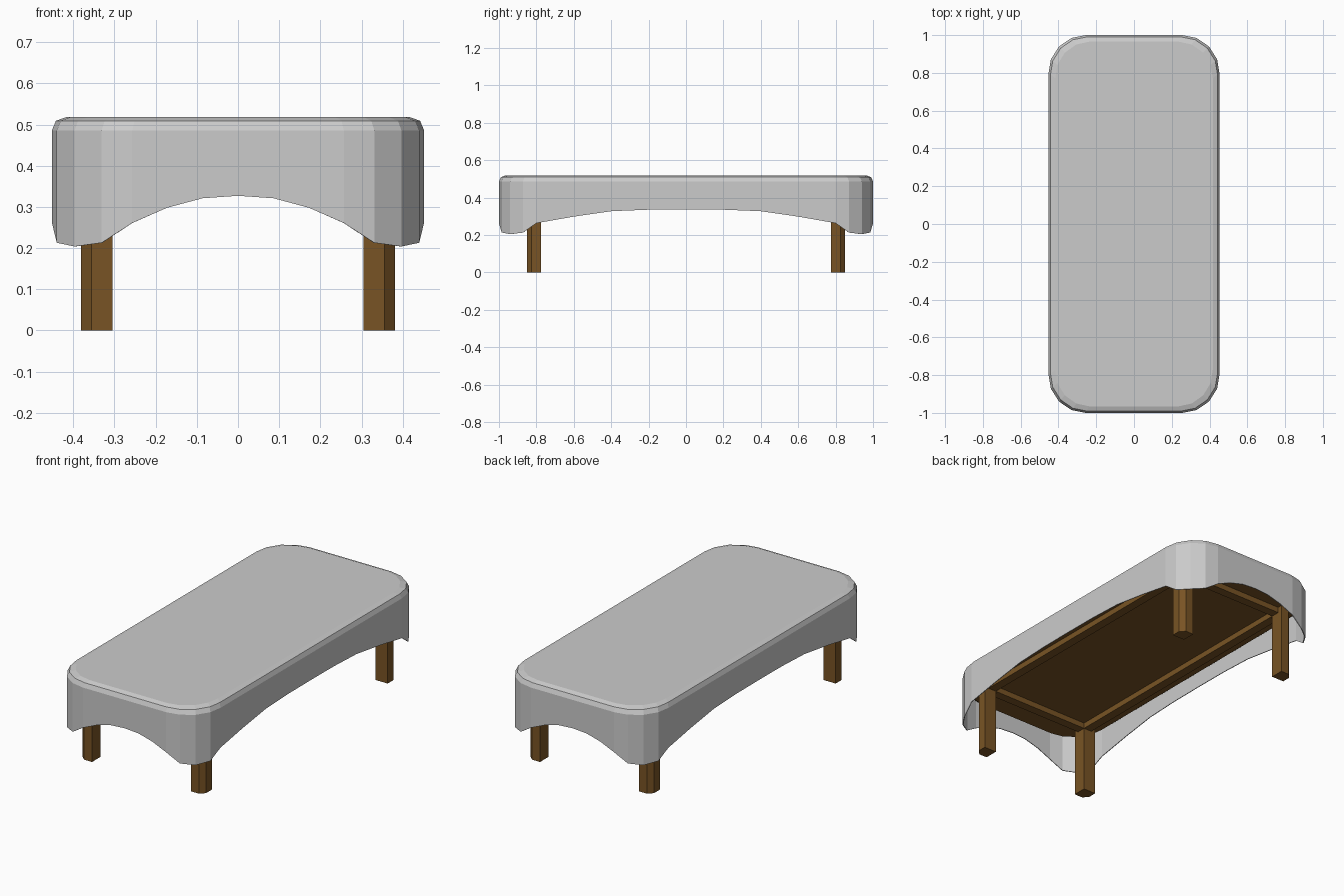
import bpy, bmesh

if "Cube" in bpy.data.objects:
    bpy.data.objects.remove(bpy.data.objects["Cube"])

wood = bpy.data.materials.new("wood")
wood.diffuse_color = (0.19, 0.088, 0.018, 1)
wood.use_nodes = True
wood.node_tree.nodes["Principled BSDF"].inputs["Base Color"].default_value = wood.diffuse_color


def make(name, bm, mat=None):
    bmesh.ops.recalc_face_normals(bm, faces=bm.faces)
    me = bpy.data.meshes.new(name)
    bm.to_mesh(me)
    bm.free()
    ob = bpy.data.objects.new(name, me)
    bpy.context.collection.objects.link(ob)
    if mat:
        me.materials.append(mat)
    return ob


def loft(rings, cap_bottom=True):
    bm = bmesh.new()
    loops = [[bm.verts.new(p) for p in r] for r in rings]
    n = len(loops[0])
    for a, b in zip(loops, loops[1:]):
        for i in range(n):
            j = (i + 1) % n
            bm.faces.new((a[i], a[j], b[j], b[i]))
    bm.faces.new(loops[-1])
    if cap_bottom:
        bm.faces.new(loops[0])
    return bm


# Quarter outline of the cloth: (x, y, hem height), then mirrored to a full loop
HX, HY = 0.452, 1.0
quarter = [(HX, 0, 0.336), (HX, 0.2, 0.335), (HX, 0.4, 0.327), (HX, 0.6, 0.298),
           (HX, 0.8, 0.263), (0.440, 0.872, 0.213), (0.397, 0.940, 0.204),
           (0.331, 0.985, 0.213), (0.257, HY, 0.261),
           (0.172, HY, 0.298), (0.086, HY, 0.321), (0, HY, 0.327)]
half = quarter + [(-x, y, z) for x, y, z in quarter[-2::-1]]
outline = half + [(x, -y, z) for x, y, z in half[-2:0:-1]]


def ring(inset, z=None):
    sx, sy = (HX - inset) / HX, (HY - inset) / HY
    return [(x * sx, y * sy, h if z is None else z) for x, y, h in outline]


# Draped cloth with scalloped hem
cloth = make("table_cloth", loft([ring(0), ring(0, 0.485), ring(0.01, 0.509),
                                  ring(0.035, 0.518)], cap_bottom=False))
sol = cloth.modifiers.new("thickness", 'SOLIDIFY')
sol.thickness = 0.004
sol.offset = -1

# Table top under the cloth
make("table_top", loft([ring(0.03, 0.402), ring(0.015, 0.415),
                        ring(0.015, 0.49), ring(0.04, 0.508)]), wood)


def prism(name, pts, z0, z1):
    return make(name, loft([[(x, y, z) for x, y in pts] for z in (z0, z1)]), wood)


# Legs with chamfered outer corner
for sx, nx in ((1, "right"), (-1, "left")):
    for sy, ny in ((1, "back"), (-1, "front")):
        pts = [(0.305, 0.775), (0.381, 0.775), (0.381, 0.825),
               (0.355, 0.851), (0.305, 0.851)]
        prism(f"{ny}_{nx}_leg", [(x * sx, y * sy) for x, y in pts], 0, 0.405)

# Apron rails between the legs
for s, side, end in ((1, "right", "back"), (-1, "left", "front")):
    prism(f"{side}_rail", [(s * 0.305, -0.775), (s * 0.355, -0.775),
                           (s * 0.355, 0.775), (s * 0.305, 0.775)], 0.37, 0.405)
    prism(f"{end}_rail", [(-0.305, s * 0.775), (0.305, s * 0.775),
                          (0.305, s * 0.825), (-0.305, s * 0.825)], 0.37, 0.405)
